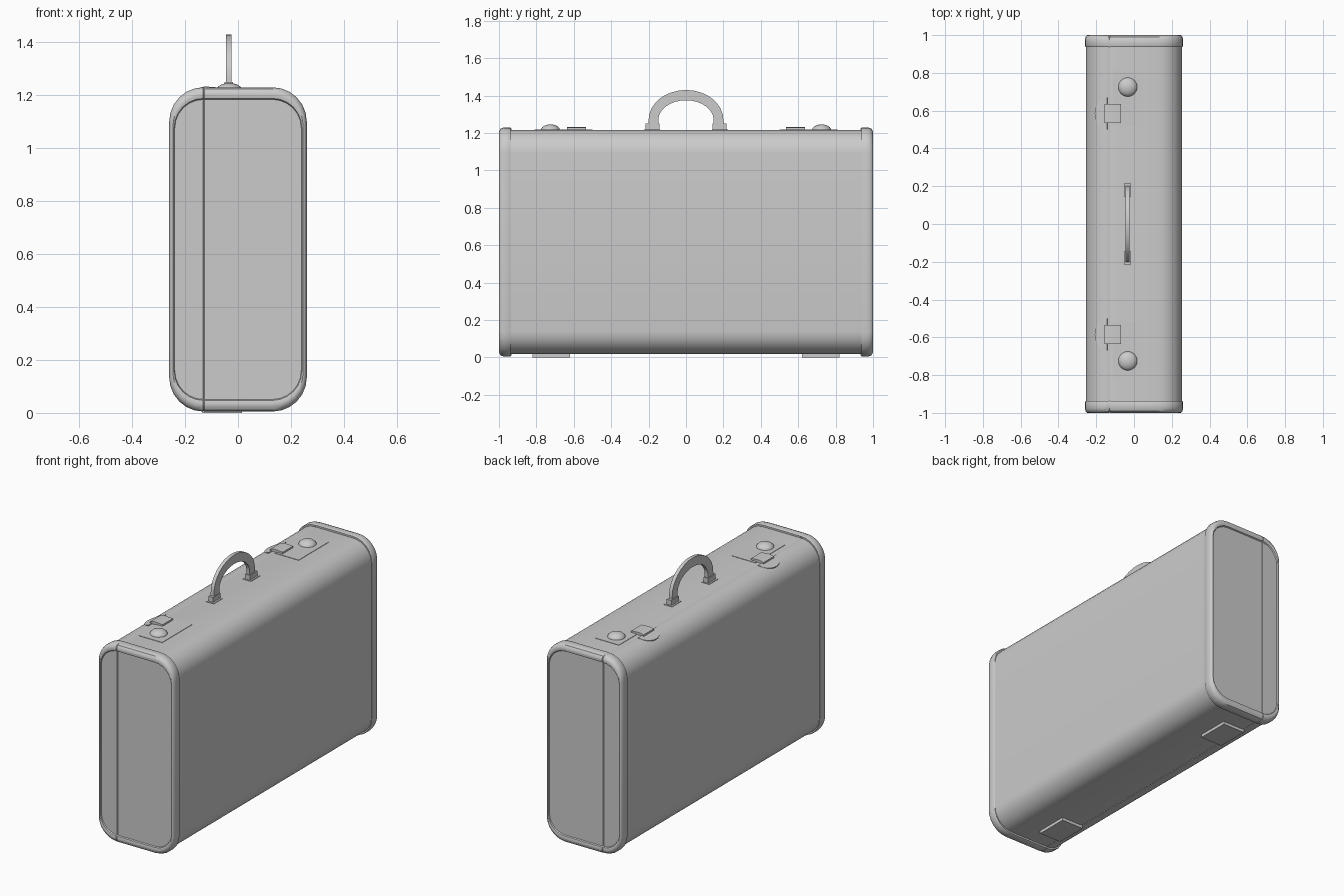
import bpy, bmesh
from math import sin, cos, pi
from mathutils import Vector, Matrix

if "Cube" in bpy.data.objects:
    bpy.data.objects.remove(bpy.data.objects["Cube"])

grey = bpy.data.materials.new("plain_grey")
grey.use_nodes = True
grey.diffuse_color = (0.6, 0.6, 0.6, 1)
grey.node_tree.nodes["Principled BSDF"].inputs["Base Color"].default_value = grey.diffuse_color

SEAM_X = -0.13
MID_Z = 0.6175
TOP = 1.215


def finish(name, bm, angle=0.6):
    bmesh.ops.recalc_face_normals(bm, faces=bm.faces)
    mesh = bpy.data.meshes.new(name)
    bm.to_mesh(mesh)
    bm.free()
    mesh.materials.append(grey)
    obj = bpy.data.objects.new(name, mesh)
    bpy.context.collection.objects.link(obj)
    bpy.ops.object.select_all(action='DESELECT')
    obj.select_set(True)
    bpy.context.view_layer.objects.active = obj
    bpy.ops.object.shade_smooth_by_angle(angle=angle)
    return obj


def rounded_section(y, half_x, half_z, radius, steps=6):
    """Rounded rectangle in the xz plane."""
    points = []
    for quarter, (sx, sz) in enumerate([(1, 1), (-1, 1), (-1, -1), (1, -1)]):
        for i in range(steps + 1):
            a = (quarter + i / steps) * pi / 2
            points.append(Vector((sx * (half_x - radius) + radius * cos(a), y,
                                  MID_Z + sz * (half_z - radius) + radius * sin(a))))
    return points


def loft(name, sections):
    """Skin closed sections, cap the ends and press in the lid seam."""
    bm = bmesh.new()
    rings = [[bm.verts.new(p) for p in s] for s in sections]
    for a, b in zip(rings, rings[1:]):
        for i in range(len(a)):
            j = (i + 1) % len(a)
            bm.faces.new((a[i], a[j], b[j], b[i]))
    bm.faces.new(rings[0])
    bm.faces.new(rings[-1])
    for offset in (-0.003, 0.003, 0):
        bmesh.ops.bisect_plane(bm, geom=bm.verts[:] + bm.edges[:] + bm.faces[:],
                               plane_co=(SEAM_X + offset, 0, 0), plane_no=(1, 0, 0))
    for v in bm.verts:
        if abs(v.co.x - SEAM_X) < 0.0005:
            v.co.y *= 0.997
            v.co.z = MID_Z + (v.co.z - MID_Z) * 0.997
    return finish(name, bm)


def prism(name, outline, depth):
    """Extrude a flat outline along a vector."""
    bm = bmesh.new()
    face = bm.faces.new([bm.verts.new(p) for p in outline])
    new = bmesh.ops.extrude_face_region(bm, geom=[face])["geom"]
    bmesh.ops.translate(bm, vec=depth, verts=[g for g in new if isinstance(g, bmesh.types.BMVert)])
    return finish(name, bm)


def box(name, low, high):
    low, high = Vector(low), Vector(high)
    bm = bmesh.new()
    bmesh.ops.create_cube(bm, size=1, matrix=Matrix.Translation((low + high) / 2)
                          @ Matrix.Diagonal((*(high - low), 1)))
    return finish(name, bm)


# Case body
loft("case_body", [rounded_section(y, 0.255, 0.599, 0.125, 8) for y in (-0.97, 0.97)])

# Handle arch
steps = 16
arch = [(0.2, 1.21)]
arch += [(0.2 * cos(pi * i / steps), 1.27 + 0.16 * sin(pi * i / steps)) for i in range(steps + 1)]
arch += [(-0.2, 1.21), (-0.148, 1.21)]
arch += [(-0.148 * cos(pi * i / steps), 1.27 + 0.105 * sin(pi * i / steps)) for i in range(steps + 1)]
arch += [(0.148, 1.21)]
prism("handle", [(-0.046, y, z) for y, z in arch], (0.022, 0, 0))

for side, end in ((-1, "front"), (1, "back")):
    # Rounded end cap with recessed panel: y, inset in x, inset in z
    rim = [(0.937, 0.02, 0.02), (0.937, 0.003, 0.003), (0.942, 0, 0), (0.975, 0, 0),
           (0.99, 0.003, 0.006), (0.998, 0.009, 0.018), (1.0, 0.014, 0.03),
           (0.997, 0.019, 0.042), (0.99, 0.021, 0.046)]
    loft(end + "_end_cap", [rounded_section(side * y, 0.26 - ix, 0.6125 - iz, 0.13 - ix)
                            for y, ix, iz in rim])

    # Handle mounts
    box(end + "_handle_plate", (-0.062, side * 0.138, TOP - 0.005), (-0.008, side * 0.225, TOP + 0.005))
    box(end + "_handle_mount", (-0.051, side * 0.142, TOP - 0.005), (-0.019, side * 0.216, 1.25))

    # Lock plate and domed knob
    box(end + "_lock_plate", (-0.11, side * 0.52, TOP - 0.005), (0.05, side * 0.81, TOP + 0.004))
    bm = bmesh.new()
    bmesh.ops.create_uvsphere(bm, u_segments=24, v_segments=12, radius=1,
                              matrix=Matrix.Translation((-0.033, side * 0.725, TOP))
                              @ Matrix.Diagonal((0.051, 0.051, 0.031, 1)))
    finish(end + "_lock_knob", bm)

    # Latch tab and thumb flap that follows the rounded edge
    prism(end + "_latch_tab", [(x, side * 0.535, z) for x, z in
                               ((-0.155, 1.2), (-0.155, 1.226), (-0.125, 1.233),
                                (-0.07, 1.229), (-0.07, 1.2))], (0, side * 0.1, 0))
    flap = []
    for i in range(13):
        a = pi / 2 + pi * i / 12
        dx = 0.065 * cos(a)
        flap.append((-0.14 + dx, side * 0.585 + 0.085 * sin(a), 1.212 + 0.33 * dx))
    prism(end + "_latch_flap", flap, (-0.003, 0, 0.008))

    # Foot plate
    box(end + "_foot", (-0.135, side * 0.62, 0), (0.015, side * 0.82, 0.025))
